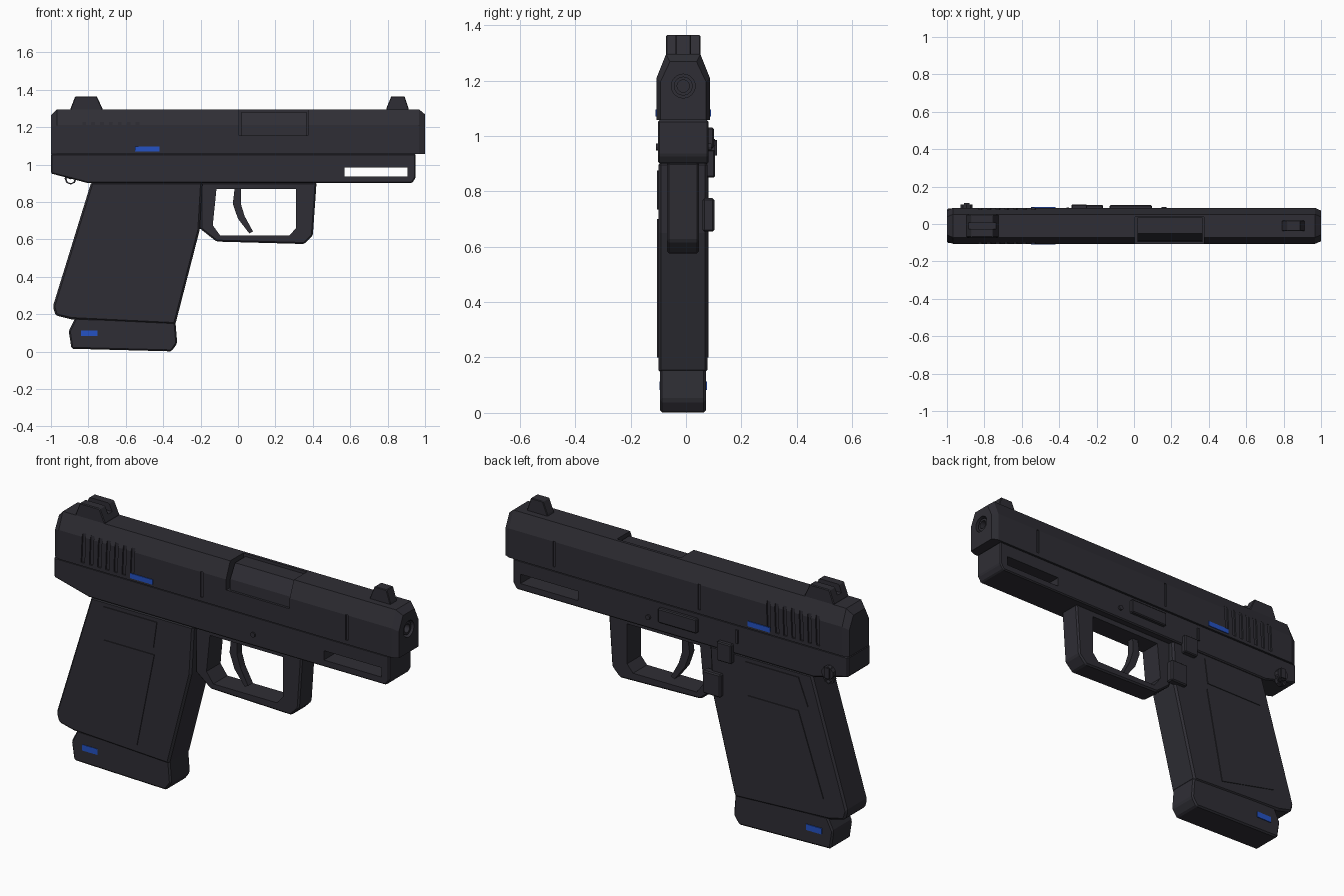
import bpy, bmesh, math
from mathutils import Matrix, Vector

if "Cube" in bpy.data.objects:
    bpy.data.objects.remove(bpy.data.objects["Cube"])

YC = -0.01  # centre plane of the body


def material(name, rgb):
    m = bpy.data.materials.new(name)
    m.diffuse_color = (*rgb, 1)
    m.use_nodes = True
    m.node_tree.nodes["Principled BSDF"].inputs["Base Color"].default_value = m.diffuse_color
    return m


DARK = material("dark gunmetal", (0.028, 0.027, 0.035))
BLUE = material("blue accent", (0.018, 0.085, 0.55))


def finish(name, bm, mat):
    bmesh.ops.recalc_face_normals(bm, faces=bm.faces)
    me = bpy.data.meshes.new(name)
    bm.to_mesh(me)
    bm.free()
    me.materials.append(mat)
    ob = bpy.data.objects.new(name, me)
    bpy.context.collection.objects.link(ob)
    return ob


def apply(ob, mod):
    bpy.context.view_layer.objects.active = ob
    bpy.ops.object.modifier_apply(modifier=mod.name)


def prism(name, pts, y0, y1, mat=DARK, bevel=0):
    """Side profile in x, z extruded from y0 to y1."""
    bm = bmesh.new()
    f = bm.faces.new([bm.verts.new((x, y0, z)) for x, z in pts])
    r = bmesh.ops.extrude_face_region(bm, geom=[f])
    vs = [v for v in r["geom"] if isinstance(v, bmesh.types.BMVert)]
    bmesh.ops.translate(bm, verts=vs, vec=(0, y1 - y0, 0))
    ob = finish(name, bm, mat)
    if bevel:
        m = ob.modifiers.new("bevel", "BEVEL")
        m.width, m.segments, m.limit_method = bevel, 1, "ANGLE"
        apply(ob, m)
    return ob


def box(name, x0, x1, y0, y1, z0, z1, mat=DARK, bevel=0):
    return prism(name, [(x0, z0), (x1, z0), (x1, z1), (x0, z1)], y0, y1, mat, bevel)


def loft(name, sections):
    """Join matching y, z sections placed along x."""
    bm = bmesh.new()
    loops = [[bm.verts.new((x, y, z)) for y, z in sec] for x, sec in sections]
    n = len(loops[0])
    for a, b in zip(loops, loops[1:]):
        for i in range(n):
            bm.faces.new((a[i], a[(i + 1) % n], b[(i + 1) % n], b[i]))
    bm.faces.new(loops[0])
    bm.faces.new(loops[-1])
    return finish(name, bm, DARK)


def cylinder(name, center, r, depth, axis, sides=24):
    bm = bmesh.new()
    rot = Vector((0, 0, 1)).rotation_difference(Vector(axis)).to_matrix().to_4x4()
    bmesh.ops.create_cone(bm, cap_ends=True, segments=sides, radius1=r, radius2=r,
                          depth=depth, matrix=Matrix.Translation(center) @ rot)
    return finish(name, bm, DARK)


def cut(ob, *cutters):
    for c in cutters:
        m = ob.modifiers.new("cut", "BOOLEAN")
        m.operation, m.solver, m.object = "DIFFERENCE", "EXACT", c
        apply(ob, m)
        bpy.data.objects.remove(c)


def section(inset, top):
    w, t = 0.096 - inset, 0.062 - inset
    return [(YC - w, 1.057), (YC + w, 1.057), (YC + w, 1.21 - inset), (YC + t, top),
            (YC - t, top), (YC - w, 1.21 - inset)]


# slide with chamfered ends
slide = loft("slide", [(-1, section(0.014, 1.262)), (-0.968, section(0, 1.295)),
                       (0.968, section(0, 1.295)), (1, section(0.014, 1.268))])

# ejection port and muzzle recess
cut(slide, box("port_cutter", 0.005, 0.375, -0.3, 0.037, 1.155, 1.5),
    cylinder("muzzle_cutter", (1, YC, 1.18), 0.043, 0.08, (1, 0, 0)))

# rear serrations and seam grooves on both sides
for s in (-1, 1):
    ya, yb = sorted((YC + s * 0.088, YC + s * 0.15))
    for i in range(7):
        x = -0.838 + i * 0.0475
        cut(slide, prism("serration_cutter", [(x, 1.075), (x + 0.02, 1.075),
            (x + 0.026, 1.228), (x + 0.006, 1.228)], ya, yb))
    for x in (-0.137, 0.707):
        ya, yb = sorted((YC + s * 0.09, YC + s * 0.15))
        cut(slide, box("seam_cutter", x - 0.007, x + 0.007, ya, yb, 1.078, 1.212))

# barrel chamber inside the port and barrel at the muzzle
loft("barrel_chamber", [(x, [(-0.094, 1.15), (0.036, 1.15), (0.036, 1.28),
                             (-0.05, 1.28), (-0.09, 1.21)]) for x in (0.018, 0.366)])
barrel = cylinder("barrel", (0.965, YC, 1.18), 0.034, 0.05, (1, 0, 0))
cut(barrel, cylinder("bore_cutter", (0.99, YC, 1.18), 0.022, 0.06, (1, 0, 0)))

# frame with a through slot near the front
frame = prism("frame", [(-1, 1.057), (-1, 0.952), (-0.8, 0.9), (0.93, 0.9), (0.95, 0.93),
                        (0.95, 1.057)], YC - 0.091, YC + 0.092, bevel=0.006)
cut(frame, box("slot_cutter", 0.57, 0.905, -0.3, 0.3, 0.936, 0.985))
box("frame_seam_plate", -0.362, -0.348, 0.08, 0.088, 0.96, 1.03)

# grip with shallow side panels
prism("grip", [(-0.785, 0.905), (-0.99, 0.24), (-0.975, 0.193), (-0.89, 0.172),
               (-0.335, 0.145), (-0.205, 0.65), (-0.19, 0.905)],
      YC - 0.09, YC + 0.088, bevel=0.01)
upper = [(-0.71, 0.875), (-0.4, 0.875), (-0.42, 0.735), (-0.765, 0.735)]
lower = [(-0.71, 0.70), (-0.415, 0.70), (-0.515, 0.20), (-0.855, 0.275)]
for side, y in (("right", YC - 0.094), ("left", YC + 0.086)):
    prism("upper_grip_panel_" + side, upper, y, y + 0.006)
    prism("lower_grip_panel_" + side, lower, y, y + 0.006)

# magazine base
prism("magazine_base", [(-0.87, 0.18), (-0.905, 0.11), (-0.89, 0.015), (-0.355, 0.001),
                        (-0.325, 0.045), (-0.335, 0.165)], YC - 0.084, YC + 0.082, bevel=0.008)

# trigger guard and trigger
guard = prism("trigger_guard", [(-0.2, 0.905), (-0.2, 0.655), (-0.115, 0.588), (0.355, 0.575),
                                (0.4, 0.62), (0.42, 0.905)], -0.069, 0.047, bevel=0.008)
cut(guard, prism("guard_cutter", [(-0.115, 0.87), (-0.135, 0.675), (-0.095, 0.62),
                                  (0.275, 0.62), (0.31, 0.66), (0.31, 0.87)], -0.3, 0.3))
prism("trigger", [(-0.02, 0.855), (0.015, 0.855), (0.015, 0.79), (0.035, 0.725), (0.08, 0.642),
                  (0.06, 0.632), (0.0, 0.71), (-0.028, 0.79)], YC - 0.02, YC + 0.02)
box("trigger_pivot", -0.02, 0.015, YC - 0.018, YC + 0.018, 0.85, 0.9)

# sights
rear = prism("rear_sight", [(-0.895, 1.285), (-0.895, 1.3), (-0.87, 1.365), (-0.755, 1.365),
                            (-0.725, 1.3), (-0.725, 1.285)], YC - 0.062, YC + 0.062, bevel=0.004)
cut(rear, box("notch_cutter", -1, -0.6, YC - 0.017, YC + 0.017, 1.325, 1.5))
prism("front_sight", [(0.79, 1.285), (0.795, 1.305), (0.82, 1.365), (0.89, 1.365),
                      (0.91, 1.305), (0.915, 1.285)], YC - 0.028, YC + 0.028, bevel=0.003)

# left side controls
box("slide_stop", -0.13, 0.095, 0.07, 0.101, 0.955, 1.03, bevel=0.005)
box("takedown_lever", -0.335, -0.25, 0.07, 0.105, 0.85, 0.95, bevel=0.005)
box("magazine_release", -0.27, -0.165, 0.06, 0.102, 0.655, 0.775, bevel=0.006)

# safety knob, lanyard loop and pins
cylinder("safety_knob", (-0.895, 0.09, 0.955), 0.034, 0.03, (0, 1, 0), 10)
box("safety_tab", -0.91, -0.88, 0.08, 0.112, 0.93, 0.985)
loop = cylinder("lanyard_loop", (-0.895, 0.085, 0.925), 0.032, 0.02, (0, 1, 0), 8)
cut(loop, cylinder("loop_cutter", (-0.895, 0.085, 0.922), 0.022, 0.1, (0, 1, 0), 8))
cylinder("frame_pin", (0.16, -0.008, 0.96), 0.013, 0.2, (0, 1, 0), 12)

# blue accent plates on both sides
for side, s in (("right", -1), ("left", 1)):
    for part, x0, x1, z0, z1, w in (("slide_accent", -0.55, -0.42, 1.07, 1.096, 0.095),
                                    ("base_accent", -0.84, -0.75, 0.082, 0.113, 0.0815)):
        ya, yb = sorted((YC + s * w, YC + s * (w + 0.005)))
        box(part + "_" + side, x0, x1, ya, yb, z0, z1, BLUE)
